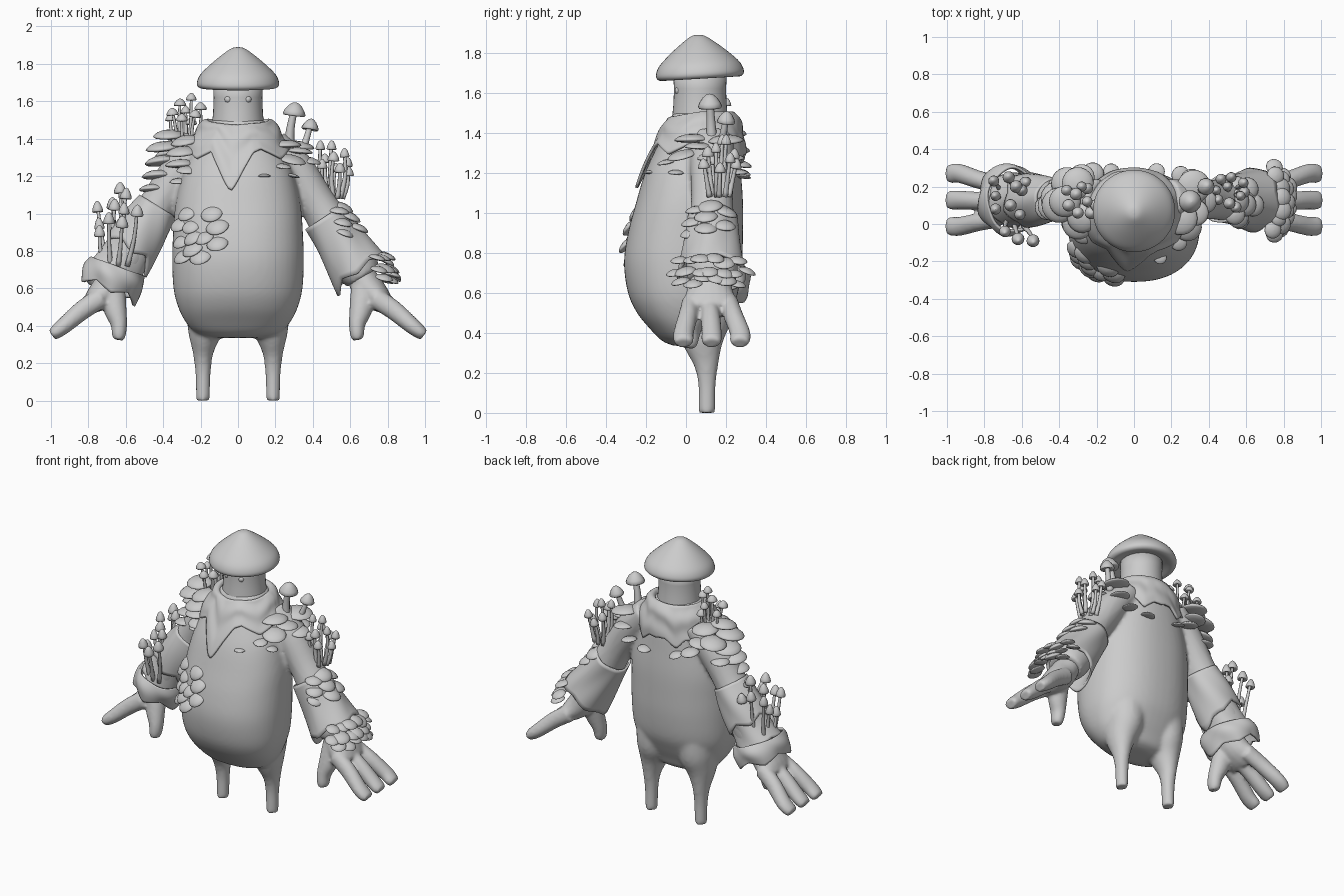
import bpy, bmesh, math, random
from mathutils import Vector as V, Matrix

if "Cube" in bpy.data.objects:
    bpy.data.objects.remove(bpy.data.objects["Cube"])
random.seed(3)
UP = V((0, 0, 1))
TAU = math.tau

def resample(rows, k=4):
    """Catmull-Rom through rows of numbers"""
    out = []
    for i in range(len(rows) - 1):
        p = [rows[max(0, min(len(rows) - 1, i + j))] for j in (-1, 0, 1, 2)]
        for s in range(k):
            t = s / k
            out.append([0.5 * (2*b + (c-a)*t + (2*a-5*b+4*c-d)*t*t + (3*b-a-3*c+d)*t**3)
                        for a, b, c, d in zip(*p)])
    return out + [list(rows[-1])]

def skin(bm, rings, closed=True):
    vs = [[bm.verts.new(p) for p in r] for r in rings]
    n = len(vs[0])
    for a, b in zip(vs, vs[1:]):
        for i in range(n):
            bm.faces.new((a[i], a[(i+1) % n], b[(i+1) % n], b[i]))
    if closed:
        bm.faces.new(vs[0])
        bm.faces.new(vs[-1])

def tube(bm, rows, s=1, n=16, k=4):
    """rows: x, y, z, radius across, radius along y; s mirrors x"""
    rows = resample(rows, k)
    pts = [V((r[0]*s, r[1], r[2])) for r in rows]
    rings = []
    for i, (p, r) in enumerate(zip(pts, rows)):
        t = (pts[min(i+1, len(pts)-1)] - pts[max(i-1, 0)]).normalized()
        v = V((0, 1, 0))
        v = (v - t*v.dot(t)).normalized()
        u = v.cross(t)
        rings.append([p + u*r[3]*math.cos(TAU*j/n) + v*r[4]*math.sin(TAU*j/n) for j in range(n)])
    skin(bm, rings)

def lathe(bm, prof, loc, axis=UP, n=16):
    m = UP.rotation_difference(V(axis).normalized()).to_matrix()
    skin(bm, [[V(loc) + m @ V((max(r, .0005)*math.cos(TAU*j/n), max(r, .0005)*math.sin(TAU*j/n), z))
               for j in range(n)] for r, z in prof])

def finish(bm, name, voxel=0, smooth=8, thick=0):
    bmesh.ops.recalc_face_normals(bm, faces=bm.faces)
    for f in bm.faces:
        f.smooth = True
    me = bpy.data.meshes.new(name)
    bm.to_mesh(me)
    bm.free()
    ob = bpy.data.objects.new(name, me)
    bpy.context.collection.objects.link(ob)
    if voxel:
        m = ob.modifiers.new("blend", 'REMESH')
        m.mode, m.voxel_size, m.use_smooth_shade = 'VOXEL', voxel, True
        m = ob.modifiers.new("soften", 'SMOOTH')
        m.iterations = smooth
    if thick:
        m = ob.modifiers.new("thickness", 'SOLIDIFY')
        m.thickness, m.offset = thick, 0

def section(row, n=48, e=.88):
    z, xr, yf, yb = row
    f = lambda c: math.copysign(abs(c)**e, c)
    return [V((xr*f(math.cos(TAU*j/n)), (yf+yb)/2 + (yb-yf)/2*f(math.sin(TAU*j/n)), z)) for j in range(n)]

# torso, legs and arms blended into one skin
TORSO = [(.335, .12, -.06, .1), (.36, .22, -.12, .15), (.42, .28, -.18, .18), (.5, .32, -.245, .22),
         (.6, .345, -.29, .26), (.75, .352, -.31, .28), (.9, .347, -.29, .285), (1.05, .335, -.25, .285),
         (1.2, .3, -.205, .275), (1.32, .25, -.15, .265), (1.42, .19, -.1, .24), (1.5, .14, -.065, .2)]
bm = bmesh.new()
skin(bm, [section(r) for r in resample(TORSO)])
ARM = [(.18, .13, 1.37, .09, .11), (.3, .13, 1.24, .105, .11), (.42, .13, 1.06, .1, .105),
       (.52, .13, .9, .115, .12), (.62, .13, .74, .125, .13), (.67, .13, .66, .1, .12)]
LEG = [(.15, .09, .62, .13, .14), (.16, .085, .47, .12, .14), (.178, .085, .36, .09, .105), (.187, .1, .25, .054, .065),
       (.187, .105, .15, .042, .045), (.187, .105, .05, .038, .042), (.187, .105, 0, .038, .042)]
for s in (1, -1):
    tube(bm, ARM, s, 24)
    tube(bm, LEG, s, 20)
finish(bm, "body", .013)

# hands: palm, three blunt fingers and a thumb
for s, side in ((1, "right"), (-1, "left")):
    bm = bmesh.new()
    tube(bm, [(.63, .13, .72, .07, .09), (.69, .12, .61, .085, .115), (.75, .12, .545, .072, .138),
              (.79, .12, .51, .05, .138)], s, 20)
    for yb, yt in ((.025, -.012), (.12, .128), (.215, .27)):
        tube(bm, [(.73, yb, .55, .055, .046), (.83, yb*.6+yt*.4, .485, .052, .048),
                  (.93, yt, .4, .044, .051), (.975, yt, .365, .037, .051), (.995, yt, .35, .03, .042)], s)
    tube(bm, [(.68, .08, .62, .075, .065), (.657, .045, .49, .062, .058), (.637, .025, .41, .045, .05),
              (.637, .015, .35, .037, .044), (.64, .012, .325, .026, .032)], s)
    finish(bm, side + "_hand", .01, 4)

# neck, eyes and big head cap
bm = bmesh.new()
lathe(bm, [(.15, 1.36), (.14, 1.47), (.133, 1.54), (.13, 1.62), (.135, 1.71)], (0, .07, 0), n=40)
finish(bm, "neck")
bm = bmesh.new()
for x in (-.052, .052):
    bmesh.ops.create_uvsphere(bm, u_segments=16, v_segments=10, radius=.02,
                              matrix=Matrix.Translation((x, -.036, 1.61)))
finish(bm, "eyes")
bm = bmesh.new()
lathe(bm, resample([(0, .2), (.035, .193), (.09, .155), (.15, .105), (.2, .055), (.219, .015), (.215, -.01),
                    (.19, -.02), (.14, -.005), (.1, 0)]), (0, .07, 1.69), (0, -.06, 1), 48)
finish(bm, "head_cap")

# cloth surfaces: fn(angle, v) closed around
def cloth(name, fn, nu=72, nv=14, thick=.014):
    bm = bmesh.new()
    skin(bm, [[fn(TAU*j/nu, i/nv) for j in range(nu)] for i in range(nv+1)], False)
    finish(bm, name, thick=thick)

def zigzag(t):
    return abs((t % 1)*2 - 1)

# scarf with a loose collar, ragged hem and a long front point
SCARF = resample([(1.46, .145, -.07, .21), (1.5, .175, -.085, .235), (1.45, .215, -.115, .27),
                  (1.36, .262, -.155, .288), (1.25, .3, -.2, .294), (1.12, .325, -.25, .3)], 6)
def scarf(a, v):
    front = abs(a - 1.5*math.pi + .12)
    hem = 1.29 + .06*zigzag(a*1.1 + .3) - .06*max(0, math.sin(a))
    if math.sin(a) > 0:
        hem += .03*zigzag(a*2.3)
    hem = min(hem, 1.12 + .5*front)
    full = (len(SCARF)-1) * (.5 + .5*(1.43-hem)/.31)
    q = min(v*full, len(SCARF)-1.001)
    i = int(q)
    z, xr, yf, yb = [A+(B-A)*(q-i) for A, B in zip(SCARF[i], SCARF[i+1])]
    k = 1 + .035*math.sin(v*15 + 2*math.sin(a*2))*v*(1.2-v)*2
    return V((xr*k*math.cos(a), (yf+yb)/2 + (yb-yf)/2*k*math.sin(a), z - .04*max(0, -math.sin(a))*(1-v)))
cloth("scarf", scarf, 120, 28)

# sleeves and cuffs along the arms; angle pi is the inner side
def sleeve(name, s, p, q, r0, r1, bulge, jag, tip, ry=1.0):
    p, q = V(p), V(q)
    d = (q-p).normalized()
    n = V((-d.z, 0, d.x))
    def fn(a, v):
        r = r0 + (r1-r0)*v + bulge*math.sin(v*math.pi)
        r *= 1 + .03*math.sin(5*a + 4*v)
        c = p.lerp(q, v) + d*v**3*(jag*zigzag(a*.8 + .3) + tip*max(0, -math.cos(a))**4)
        w = c + n*r*math.cos(a) + V((0, r*ry*math.sin(a), 0))
        return V((w.x*s, w.y, w.z))
    cloth(name, fn)
sleeve("right_sleeve", 1, (.46, .13, .98), (.635, .13, .71), .112, .158, -.008, .03, .05, 1.05)
sleeve("left_upper_wrap", -1, (.43, .13, 1.04), (.56, .13, .83), .105, .14, .005, .04, .08)
sleeve("left_sleeve", -1, (.54, .13, .87), (.65, .13, .69), .122, .14, -.01, .02, .06)
sleeve("left_cuff", -1, (.645, .13, .715), (.68, .13, .62), .145, .152, .014, .04, .03, 1.15)

# fungus helpers
def shelf(bm, loc, r, out, flat=.42, lean=.5):
    h = r*flat
    prof = [(0, h), (.4*r, .92*h), (.75*r, .6*h), (.95*r, .2*h), (r, -.05*h), (.9*r, -.25*h),
            (.5*r, -.45*h), (0, -.5*h)]
    lathe(bm, prof, loc, UP + V(out).normalized()*lean + V((random.uniform(-.15, .15), random.uniform(-.15, .15), 0)), 18)

def mushroom(bm, base, tip, r, h, stem):
    base, tip = V(base), V(tip)
    mid = base.lerp(tip, .5)
    mid.x += (base.x - tip.x)*-.15 + random.uniform(-.012, .012)
    tube(bm, [(*base, stem*1.3, stem*1.3), (*mid, stem, stem), (*tip, stem*.8, stem*.8)], 1, 8, 3)
    ax = (tip-mid).normalized() + UP*.6
    lathe(bm, [(0, h), (.3*r, .92*h), (.6*r, .68*h), (.88*r, .3*h), (r, 0), (.9*r, -.12*h), (.3*r, .02*h)],
          tip - UP*h*.3, ax, 14)

# belly cluster sitting on the torso surface
bm = bmesh.new()
rows = resample(TORSO)
for x, z in ((-.27, 1.0), (-.14, 1.0), (-.25, .93), (-.31, .94), (-.11, .93), (-.18, .87), (-.11, .84),
             (-.3, .85), (-.24, .87), (-.29, .77), (-.2, .77), (-.24, .81)):
    _, xr, yf, yb = min(rows, key=lambda r: abs(r[0]-z))
    y = (yf+yb)/2 - (yb-yf)/2*max(0, 1-(abs(x)/xr)**2.25)**.44
    shelf(bm, (x, y+.005, z), random.uniform(.052, .066), (x*.8, -.25, 0), .42, 1)
finish(bm, "belly_fungus")

# shoulder and elbow shelves
def shelves(name, rows, centre, **kw):
    bm = bmesh.new()
    for x, y, z, r in rows:
        shelf(bm, (x, y, z), r, V((x, y, 0)) - V(centre), **kw)
    finish(bm, name)
shelves("left_shoulder_shelves", (
    (-.37, .12, 1.415, .085), (-.28, .03, 1.385, .08), (-.3, .22, 1.4, .085), (-.4, .1, 1.35, .095),
    (-.3, .0, 1.325, .085), (-.36, .22, 1.32, .085), (-.41, .14, 1.275, .09), (-.31, .01, 1.26, .08),
    (-.43, .1, 1.2, .085), (-.27, -.05, 1.23, .06), (-.46, .09, 1.13, .07), (-.4, .2, 1.2, .06),
    (-.32, -.0, 1.17, .045), (-.22, .27, 1.24, .06), (-.28, .25, 1.31, .07), (-.12, .28, 1.2, .045)),
    (-.2, .13, 0), flat=.38, lean=.16)
shelves("right_shoulder_shelves", (
    (.25, .03, 1.365, .09), (.32, .2, 1.36, .09), (.33, .06, 1.33, .07), (.29, -.02, 1.285, .075),
    (.38, .12, 1.28, .065), (.24, -.1, 1.25, .045), (.29, -.05, 1.2, .04), (.14, -.18, 1.2, .035),
    (.31, .23, 1.27, .065), (.25, .26, 1.2, .05), (.12, .28, 1.18, .045)), (.15, .13, 0), flat=.32, lean=.16)
shelves("right_elbow_shelves", (
    (.555, .12, 1.03, .065), (.54, .05, 1.01, .055), (.55, .2, 1.0, .06), (.6, .1, .98, .06),
    (.56, .03, .95, .055), (.61, .19, .935, .06), (.64, .1, .92, .06), (.57, .02, .895, .05)),
    (.45, .13, 0), flat=.42, lean=.35)

# wrist fungus wrapped round the outer side of the right cuff
bm = bmesh.new()
for row, (z, x0) in enumerate(((.745, .71), (.69, .735), (.635, .745))):
    for i in range(6 if row != 1 else 7):
        y = -.03 + i*.058 - (.02 if row == 1 else 0) + random.uniform(-.012, .012)
        w = 1 - ((y-.125)/.2)**2
        shelf(bm, (x0 + .085*w, y, z + .02*w + random.uniform(-.018, .018)), random.uniform(.042, .062),
              (.5+w, (y-.12)*4, 0), .4, .4)
finish(bm, "wrist_fungus")

# slender mushroom clumps: tips fan out from a base on the arm
def clump(name, tips, focus, k, r, h, stem):
    bm = bmesh.new()
    fx, fy, fz = focus
    for x, y, z in tips:
        mushroom(bm, (fx + (x-fx)*k, fy + (y-fy)*k, fz), (x, y, z), r*random.uniform(.85, 1.1), h, stem)
    finish(bm, name)
clump("left_forearm_mushrooms", (
    (-.75, .23, 1.03), (-.74, .15, .94), (-.67, .25, 1.05), (-.63, .2, 1.13), (-.6, .18, 1.1), (-.66, .1, 1.04),
    (-.61, .05, 1.02), (-.69, -.04, .97), (-.54, -.09, 1.01), (-.74, .08, .9), (-.62, -.08, .95),
    (-.58, .22, 1.0)), (-.67, .11, .72), .6, .032, .055, .011)
clump("left_shoulder_mushrooms", (
    (-.25, .12, 1.62), (-.31, .16, 1.59), (-.35, .1, 1.54), (-.2, .1, 1.57), (-.28, .2, 1.55), (-.23, .06, 1.53),
    (-.36, .18, 1.51), (-.3, .06, 1.51), (-.25, .19, 1.49)), (-.28, .13, 1.36), .7, .032, .036, .009)
clump("right_arm_mushrooms", (
    (.44, .18, 1.36), (.5, .2, 1.36), (.57, .15, 1.32), (.51, .11, 1.3), (.465, .24, 1.29), (.585, .22, 1.27),
    (.545, .09, 1.24), (.45, .13, 1.26), (.52, .25, 1.24), (.59, .17, 1.22)), (.51, .16, 1.08), .6, .03, .045, .011)
clump("right_shoulder_mushrooms", ((.3, .12, 1.55),), (.27, .13, 1.36), .1, .065, .065, .022)
clump("right_small_shoulder_mushroom", ((.385, .2, 1.47),), (.33, .17, 1.32), .1, .052, .055, .018)
